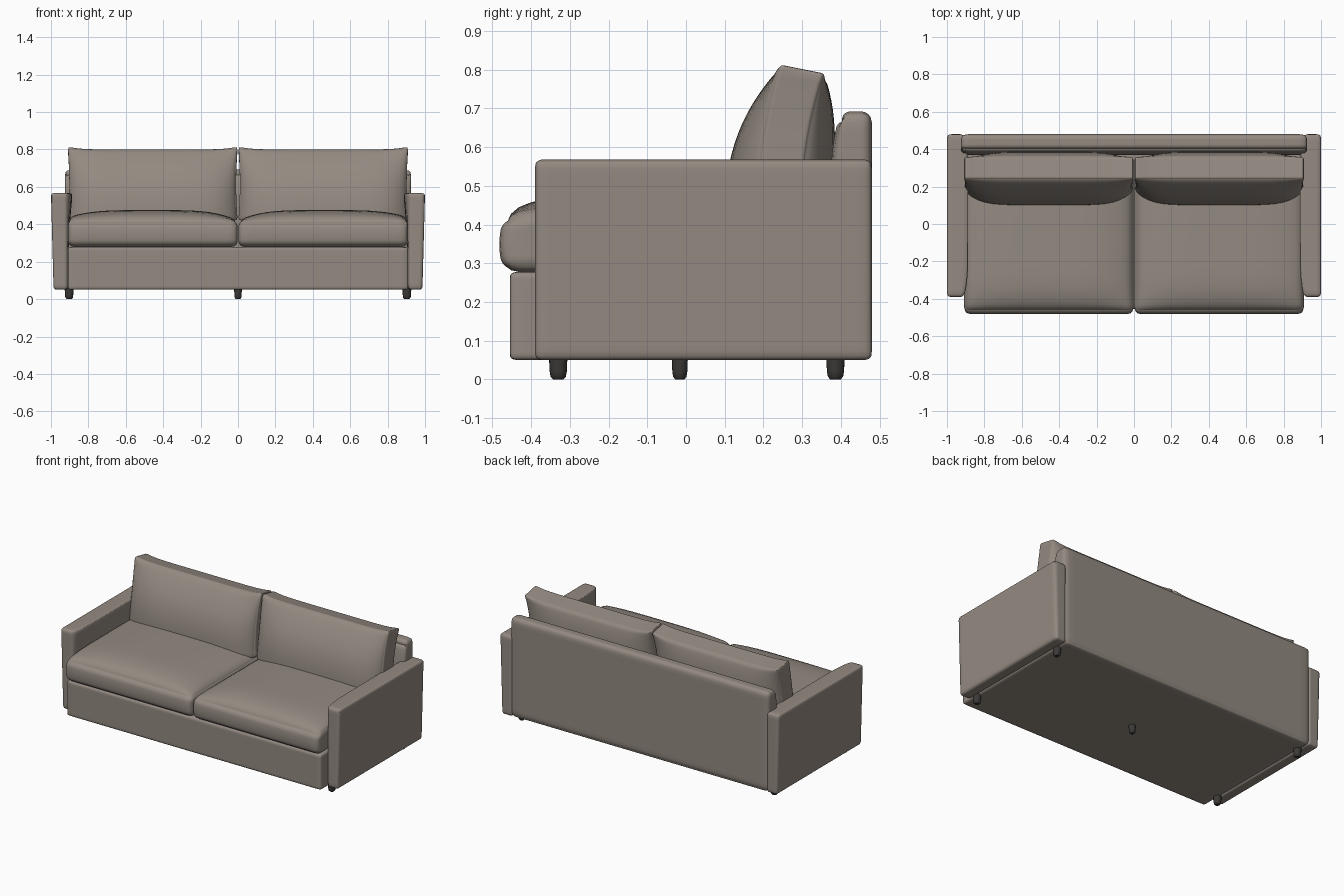
import bpy, bmesh, math
from mathutils import Vector

cube = bpy.data.objects.get("Cube")
if cube:
    bpy.data.objects.remove(cube, do_unlink=True)


def material(name, rgb):
    m = bpy.data.materials.new(name)
    m.use_nodes = True
    m.diffuse_color = (*rgb, 1)
    bsdf = m.node_tree.nodes["Principled BSDF"]
    bsdf.inputs["Base Color"].default_value = (*rgb, 1)
    bsdf.inputs["Roughness"].default_value = 0.8
    return m


FABRIC = material("taupe fabric", (0.295, 0.255, 0.22))
DARK = material("dark wood", (0.045, 0.042, 0.04))


def finish(name, bm, mat, angle=60):
    mesh = bpy.data.meshes.new(name)
    bmesh.ops.recalc_face_normals(bm, faces=bm.faces[:])
    bm.to_mesh(mesh)
    bm.free()
    mesh.materials.append(mat)
    obj = bpy.data.objects.new(name, mesh)
    bpy.context.collection.objects.link(obj)
    bpy.ops.object.select_all(action='DESELECT')
    obj.select_set(True)
    bpy.context.view_layer.objects.active = obj
    bpy.ops.object.shade_smooth_by_angle(angle=math.radians(angle))
    return obj


def soft_box(name, lo, hi, r, deform=None, cuts=21):
    """Rounded box; deform(u, v, w, point) shapes it, with u, v, w in -1..1."""
    lo, hi = Vector(lo), Vector(hi)
    mid, half = (lo + hi) / 2, (hi - lo) / 2
    bm = bmesh.new()
    bmesh.ops.create_cube(bm, size=2)
    bmesh.ops.subdivide_edges(bm, edges=bm.edges[:], cuts=cuts, use_grid_fill=True)
    for vert in bm.verts:
        # rows gather near the edges, where the rounding needs them
        n = [math.sin(c * math.pi / 2) for c in vert.co]
        p = Vector([n[i] * half[i] for i in range(3)])
        q = Vector([max(r - half[i], min(half[i] - r, p[i])) for i in range(3)])
        p = mid + q + (p - q).normalized() * r
        if deform:
            deform(*n, p)
        vert.co = p
    return finish(name, bm, FABRIC)


def crown(side):
    def shape(u, v, w, p):
        # puffed top and a gently bulging front
        p.z += 0.056 * (1 - u ** 4) * (1 - v ** 6) * (w + 1) / 2
        if side * u > 0:
            p.z += 0.018 * abs(u) ** 4 * (1 - v ** 6) * (w + 1) / 2
        if v < 0:
            p.y -= 0.012 * (1 - w * w) * v * v
    return shape


def pillow(u, v, w, p):
    # leaning cushion: thick low down, thin at the top and ends, peaked corners
    t = max(0, (w + 1) / 2)
    thick = 0.06 + 0.08 * (1 - u ** 6) * (1 - t ** 3)
    depth = (p.y - 0.25) / 0.1
    p.y = 0.24 + 0.06 * t * t + depth * thick
    p.z += t * (0.016 * abs(u) ** 8 - 0.012 * depth * t)
    p.x -= 0.008 * u * (1 - (2 * t - 1) ** 2) * u * u


def arm_shape(side):
    def shape(u, v, w, p):
        # slightly fuller towards the top, inner face swelling over the seat
        t = (w + 1) / 2
        if side * u > 0:
            p.x += side * 0.014 * t * abs(u)
        else:
            p.x -= side * 0.026 * t * t * (1 - v ** 6) * abs(u)
    return shape


def back_shape(u, v, w, p):
    # front of the backrest slopes away towards its rounded top
    if v < 0:
        p.y += 0.025 * max(0, w) ** 3 * -v
        p.z -= 0.02 * v * v * max(0, w) ** 8


# Frame
soft_box("seat_base", (-0.91, -0.455, 0.05), (0.91, 0.475, 0.278), 0.015)
soft_box("backrest", (-0.925, 0.37, 0.052), (0.925, 0.48, 0.692), 0.028, back_shape)

# Arms, seat cushions and back cushions on both sides
for side, label in ((1, "left"), (-1, "right")):
    def span(a, b):
        return sorted((side * a, side * b))
    x0, x1 = span(0.91, 0.986)
    soft_box(label + "_arm", (x0, -0.39, 0.05), (x1, 0.48, 0.568), 0.018, arm_shape(side))
    x0, x1 = span(0.002, 0.908)
    soft_box(label + "_seat_cushion", (x0, -0.47, 0.278), (x1, 0.36, 0.42), 0.035, crown(side))
    x0, x1 = span(0.002, 0.91)
    soft_box(label + "_back_cushion", (x0, 0.15, 0.42), (x1, 0.35, 0.79), 0.018, pillow)


# Tapered round feet
def foot(name, x, y, radius):
    bm = bmesh.new()
    rings = []
    for z, k in ((0.06, 1), (0.02, 0.92), (0.007, 0.82), (0.0, 0.55)):
        rings.append([bm.verts.new((x + radius * k * math.cos(a * math.tau / 20),
                                    y + radius * k * math.sin(a * math.tau / 20), z))
                      for a in range(20)])
    for upper, lower in zip(rings, rings[1:]):
        for i in range(20):
            j = (i + 1) % 20
            bm.faces.new((upper[i], upper[j], lower[j], lower[i]))
    bm.faces.new(rings[0])
    bm.faces.new(rings[-1])
    finish(name, bm, DARK, 40)


for side, label in ((1, "left"), (-1, "right")):
    foot(label + "_front_foot", side * 0.903, -0.33, 0.024)
    foot(label + "_rear_foot", side * 0.903, 0.386, 0.024)
foot("middle_foot", 0, -0.016, 0.021)
